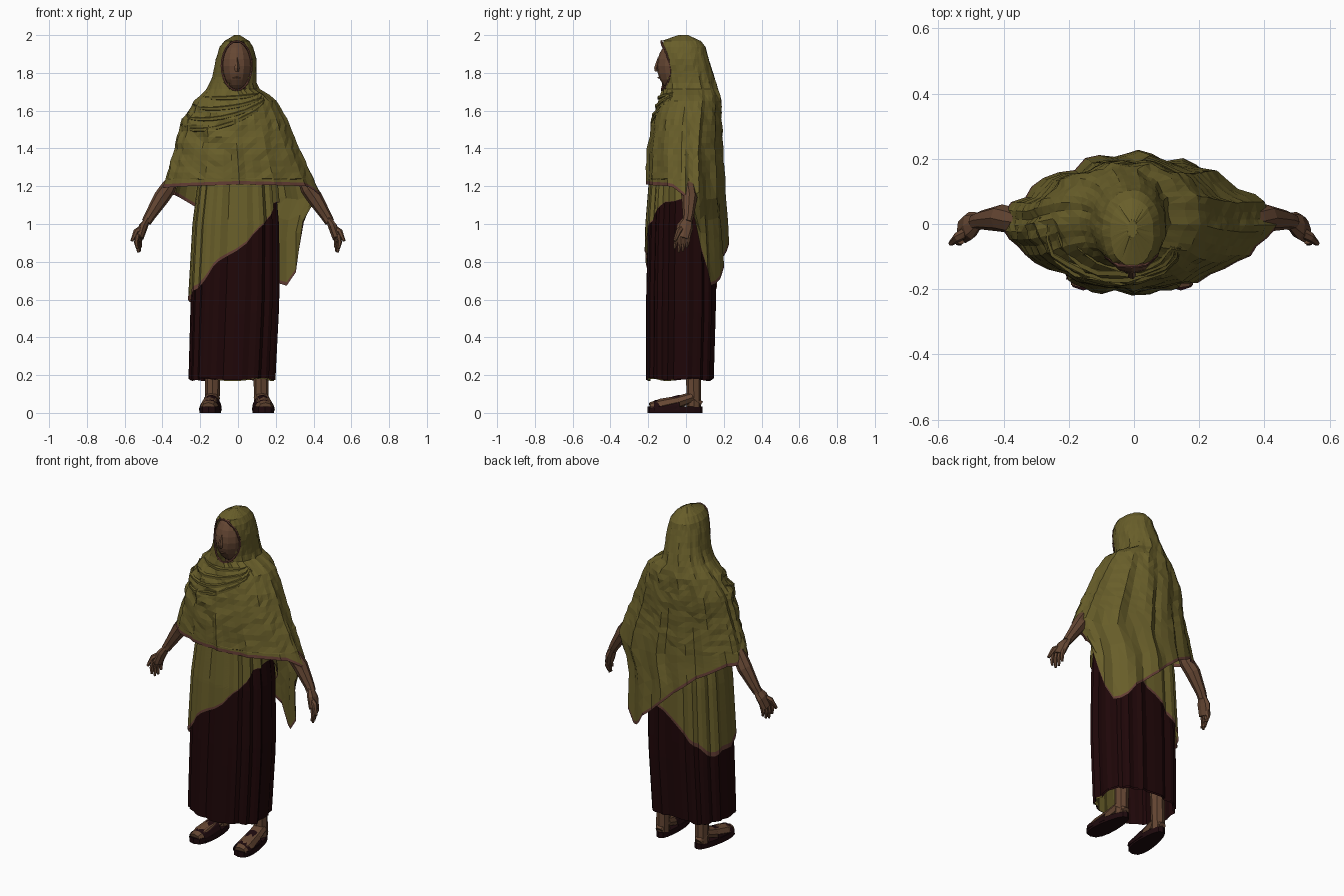
import bpy, bmesh, math, random
from mathutils import Vector

random.seed(4)
if "Cube" in bpy.data.objects:
    bpy.data.objects.remove(bpy.data.objects["Cube"])


def material(name, rgb):
    m = bpy.data.materials.new(name)
    m.use_nodes = True
    m.diffuse_color = (*rgb, 1)
    bsdf = m.node_tree.nodes["Principled BSDF"]
    bsdf.inputs["Base Color"].default_value = (*rgb, 1)
    bsdf.inputs["Roughness"].default_value = 0.9
    return m


OLIVE = material("olive cloth", (0.14, 0.113, 0.023))
BORDER = material("rose hem", (0.125, 0.047, 0.034))
MAROON = material("dark maroon cloth", (0.0135, 0.002, 0.0025))
SKIN = material("brown skin", (0.13, 0.062, 0.033))
LEATHER = material("dark leather", (0.013, 0.003, 0.004))
HAIR = material("black hair", (0.01, 0.005, 0.005))


def finish(bm, name, mats):
    bmesh.ops.recalc_face_normals(bm, faces=bm.faces)
    bmesh.ops.triangulate(bm, faces=bm.faces)
    mesh = bpy.data.meshes.new(name)
    bm.to_mesh(mesh)
    bm.free()
    for m in mats:
        mesh.materials.append(m)
    ob = bpy.data.objects.new(name, mesh)
    bpy.context.collection.objects.link(ob)


def loft(name, rows, mats, caps=(False, False), rule=None, cut=None):
    """Skin closed rings; rule(row, centre) picks a material, cut(centre) opens a hole."""
    bm = bmesh.new()
    rings = [[bm.verts.new(p) for p in row] for row in rows]
    n = len(rows[0])
    for i in range(len(rings) - 1):
        for j in range(n):
            k = (j + 1) % n
            f = bm.faces.new((rings[i][j], rings[i][k], rings[i + 1][k], rings[i + 1][j]))
            if rule:
                f.material_index = rule(i, f.calc_center_median())
    for use, ring in zip(caps, (rings[0], rings[-1])):
        if use:
            bm.faces.new(ring)
    if cut:
        doomed = [f for f in bm.faces if cut(f.calc_center_median())]
        bmesh.ops.delete(bm, geom=doomed, context="FACES")
    finish(bm, name, mats)


def tube(name, pts, radii, mat, sides=8, flat=1.0, ref=(0, 1, 0), closed=False):
    """Tapered limb along a path; flat scales the thickness along ref."""
    pts = [Vector(p) for p in pts]
    rows = []
    last = len(pts) - 1
    for i, p in enumerate(pts):
        a, b = (pts[i - 1], pts[(i + 1) % len(pts)]) if closed else (pts[max(i - 1, 0)], pts[min(i + 1, last)])
        t = (b - a).normalized()
        u = t.cross(Vector(ref)).normalized()
        v = t.cross(u)
        r = radii[i] if isinstance(radii, (list, tuple)) else radii
        rows.append([p + r * (math.cos(q) * u + flat * math.sin(q) * v)
                     for q in (2 * math.pi * k / sides for k in range(sides))])
    if closed:
        rows.append(rows[0])
    loft(name, rows, [mat], (not closed, not closed))


def lerp(table, x):
    """Interpolate rows of (key, values...) sorted by rising key."""
    for a, b in zip(table, table[1:]):
        if x <= b[0]:
            t = max(0, (x - a[0]) / (b[0] - a[0]))
            return [p + (q - p) * t for p, q in zip(a[1:], b[1:])]
    return list(table[-1][1:])


def ring_point(table, ang, z, exp, grow=0.0):
    x0, x1, y0, y1 = lerp(table, z)
    c, s = math.cos(ang), math.sin(ang)
    px = math.copysign(abs(c) ** (2 / exp), c)
    py = math.copysign(abs(s) ** (2 / exp), s)
    return Vector(((x0 + x1) / 2 + px * ((x1 - x0) / 2 + grow),
                   (y0 + y1) / 2 + py * ((y1 - y0) / 2 + grow), z))


N = 48
ANGLES = [2 * math.pi * j / N for j in range(N)]
pleat = [0.007 * math.sin(j * 2.1) + random.uniform(-0.006, 0.006) for j in range(N)]

# Skirt with lining, and the diagonal wrap over it: z, x range, y range
BODY = [(0.17, -0.257, 0.195, -0.205, 0.145), (0.6, -0.245, 0.217, -0.205, 0.158),
        (1.0, -0.222, 0.215, -0.195, 0.15), (1.25, -0.19, 0.19, -0.175, 0.13)]


def body_rows(bottom, top, grow, steps):
    rows = []
    for i in range(steps + 1):
        row = []
        for j, a in enumerate(ANGLES):
            z = top + (bottom(a) - top) * i / steps
            row.append(ring_point(BODY, a, z, 2.7, grow + pleat[j]))
        rows.append(row)
    return rows


def wrap_hem(a):
    low = 0.865 + 0.265 * math.cos(a)
    return low - 0.09 * max(0, math.sin(a)) + 0.01 * math.sin(9 * a)


def skirt_hem(a):
    return 0.18 + 0.006 * math.sin(5 * a)


loft("skirt", body_rows(skirt_hem, 1.22, 0, 9), [MAROON])
loft("skirt_lining", body_rows(lambda a: skirt_hem(a) - 0.005, 0.5, -0.008, 3), [MAROON, OLIVE],
     rule=lambda i, c: int(c.y < -0.05 and c.x > -0.1))
loft("waist_wrap", body_rows(wrap_hem, 1.22, 0.014, 22), [OLIVE, BORDER],
     rule=lambda i, c: int(i == 21))

# Hooded shawl: z, x range, y range
CAPE = [(0.6, -0.4, 0.35, -0.205, 0.235), (1.0, -0.405, 0.355, -0.205, 0.215),
        (1.15, -0.41, 0.435, -0.205, 0.20),
        (1.4, -0.335, 0.325, -0.2, 0.19), (1.55, -0.295, 0.26, -0.178, 0.19),
        (1.66, -0.22, 0.2, -0.14, 0.185), (1.72, -0.16, 0.1, -0.125, 0.168),
        (1.78, -0.135, 0.097, -0.125, 0.15), (1.88, -0.115, 0.097, -0.138, 0.118),
        (1.95, -0.092, 0.076, -0.142, 0.1), (1.985, -0.055, 0.045, -0.12, 0.06),
        (2.0, -0.02, 0.01, -0.04, 0.01)]
ROUNDNESS = [(1.4, 1.75), (1.7, 2.1)]
HEM = [(0, 1.14), (9, 1.1), (16, 1.0), (23, 0.85), (35, 0.67), (50, 0.69), (62, 0.79), (90, 0.93),
       (115, 1.05), (140, 1.14), (180, 1.19), (270, 1.21), (335, 1.2), (360, 1.14)]


def cape_point(a, z, extra=0.0):
    p = ring_point(CAPE, a, z, lerp(ROUNDNESS, z)[0])
    drop = min(1, max(0, (1.95 - z) * 1.6))
    deep = 0.011 if p.y > 0 else 0.005
    fold = drop * (deep * math.sin(13 * a + 2 * z) + 0.004 * math.sin(23 * a - 5 * z))
    if p.y < 0 and p.x < 0.05 and 1.3 < z < 1.68:
        fade = min(1, (0.05 - p.x) * 6) * min(1, (z - 1.3) * 6)
        fold += 0.008 * fade * math.sin(50 * (z + 0.5 * p.x))
    fold += extra
    return p + Vector((math.cos(a) * fold, math.sin(a) * fold, 0))


def jitter(z):
    return random.uniform(-0.004, 0.004) if z < 1.7 else random.uniform(-0.002, 0.002)


UPPER, EDGE = 24, 1.24
rows = []
for i in range(UPPER + 1):
    z = 2.0 - (2.0 - EDGE) * i / UPPER
    rows.append([cape_point(a, z, jitter(z)) for a in ANGLES])
for t in (0.2, 0.4, 0.6, 0.8, 1.0, None):
    row = []
    for a in ANGLES:
        hem = lerp(HEM, math.degrees(a))[0]
        z = hem if t is None else EDGE + (hem + 0.018 - EDGE) * t
        row.append(cape_point(a, z))
    rows.append(row)
FACE_Z, FACE_X = 1.838, -0.007


def face_hole(c):
    return c.y < -0.04 and ((c.x - FACE_X) / 0.079) ** 2 + ((c.z - FACE_Z) / 0.13) ** 2 < 1


loft("hooded_shawl", rows, [OLIVE, BORDER], (True, False),
     rule=lambda i, c: int(i == len(rows) - 2), cut=face_hole)

# Hemmed rim around the face
rim = []
for k in range(24):
    q = 2 * math.pi * k / 24
    x, z = FACE_X + 0.079 * math.cos(q), FACE_Z + 0.13 * math.sin(q)
    x0, x1, y0, y1 = lerp(CAPE, z)
    c = min(0.98, abs((x - (x0 + x1) / 2) / ((x1 - x0) / 2)))
    rim.append((x, (y0 + y1) / 2 - (y1 - y0) / 2 * math.sqrt(1 - c * c), z))
tube("hood_rim", rim, 0.006, BORDER, sides=6, closed=True)

# Draped folds from the left of the neck across to the right shoulder
for k in range(4):
    path, rad = [], []
    for m in range(11):
        t = m / 10
        a = math.radians(325 - (120 + 10 * k) * t)
        z = 1.695 - 0.006 * k - (0.03 + 0.05 * k) * math.sin(math.pi * t * 0.75)
        path.append(cape_point(a, z, -0.001))
        rad.append(0.004 + 0.009 * math.sin(math.pi * t))
    tube(f"draped_fold_{k + 1}", path, rad, OLIVE, sides=5, ref=(0, 0, 1))

# Head with a narrowed jaw, hairline, nose and lips
bm = bmesh.new()
bmesh.ops.create_uvsphere(bm, u_segments=14, v_segments=12, radius=1)
for v in bm.verts:
    jaw = 1 - 0.15 * max(0, -v.co.z)
    v.co = Vector((FACE_X + v.co.x * 0.089 * jaw, -0.04 + v.co.y * 0.114, 1.836 + v.co.z * 0.14))
for f in bm.faces:
    f.material_index = int(f.calc_center_median().z > 1.95)
finish(bm, "head", [SKIN, HAIR])
tube("neck", [(-0.01, -0.01, 1.58), (-0.01, -0.02, 1.76)], 0.055, SKIN)
tube("nose", [(FACE_X, -0.144, 1.88), (FACE_X, -0.156, 1.825), (FACE_X, -0.153, 1.808)],
     [0.006, 0.014, 0.012], SKIN, sides=5)
tube("lips", [(FACE_X - 0.022, -0.138, 1.772), (FACE_X, -0.146, 1.775), (FACE_X + 0.022, -0.138, 1.772)],
     [0.002, 0.006, 0.002], SKIN, sides=5, ref=(0, 0, 1))

for s, side in ((1, "left"), (-1, "right")):
    def at(x, y, z):
        return (s * x, y, z)

    def step(x, y, z):
        return (s * x - 0.006, y, z)

    # Forearm and palm
    tube(f"{side}_arm", [at(0.345, 0.005, 1.235), at(0.37, 0.01, 1.19), at(0.405, 0.018, 1.14),
                         at(0.468, 0.012, 1.04), at(0.485, 0.006, 1.01)],
         [0.03, 0.041, 0.042, 0.029, 0.026], SKIN)
    tube(f"{side}_palm", [at(0.478, 0.01, 1.025), at(0.502, -0.005, 0.985), at(0.522, -0.02, 0.925)],
         [0.027, 0.044, 0.04], SKIN, flat=0.55, ref=(1, 0.2, 0.4))

    # Fingers and thumb
    for k in range(4):
        y = -0.05 + 0.021 * k
        x = 0.531 - 0.006 * k
        drop = (0.055, 0.075, 0.07, 0.05)[k]
        tube(f"{side}_finger_{k + 1}", [at(x, y, 0.945), at(x + 0.008, y - 0.004, 0.93 - drop * 0.5),
                                        at(x + 0.002, y - 0.01, 0.925 - drop)],
             [0.013, 0.012, 0.007], SKIN, sides=6)
    tube(f"{side}_thumb", [at(0.495, -0.015, 0.985), at(0.54, -0.04, 0.96), at(0.562, -0.06, 0.91)],
         [0.018, 0.015, 0.008], SKIN, sides=6)

    # Lower leg and foot
    tube(f"{side}_leg", [step(0.125, 0.045, 0.5), step(0.128, 0.04, 0.2), step(0.13, 0.042, 0.03)],
         [0.055, 0.04, 0.038], SKIN)
    tube(f"{side}_foot", [step(0.13, 0.08, 0.045), step(0.131, 0.03, 0.08), step(0.138, -0.04, 0.058),
                          step(0.146, -0.13, 0.038), step(0.151, -0.19, 0.028)],
         [0.022, 0.042, 0.044, 0.05, 0.036], SKIN, flat=0.75, ref=(0, 0, 1))

    # Sandal sole and broad strap, splayed outward towards the toes
    sole = []
    for a in ANGLES[::3]:
        y = -0.058 + 0.146 * math.sin(a)
        wide = 0.054 - 0.08 * (y + 0.058)
        x = 0.138 - 0.08 * (y + 0.058) + wide * math.copysign(abs(math.cos(a)) ** 0.7, math.cos(a))
        sole.append(step(x, y, 0)[:2])
    loft(f"{side}_sandal_sole", [[(x, y, z) for x, y in sole] for z in (0, 0.033)],
         [LEATHER], (True, True))
    strap = []
    for y, h in ((-0.17, 0.066), (-0.1, 0.079), (-0.035, 0.096)):
        strap.append([step(0.137 - 0.08 * (y + 0.058) + 0.056 * math.cos(q), y,
                           0.012 + (h - 0.012) * math.sin(q))
                      for q in (math.pi * k / 8 for k in range(9))])
    loft(f"{side}_sandal_strap", strap, [LEATHER])
